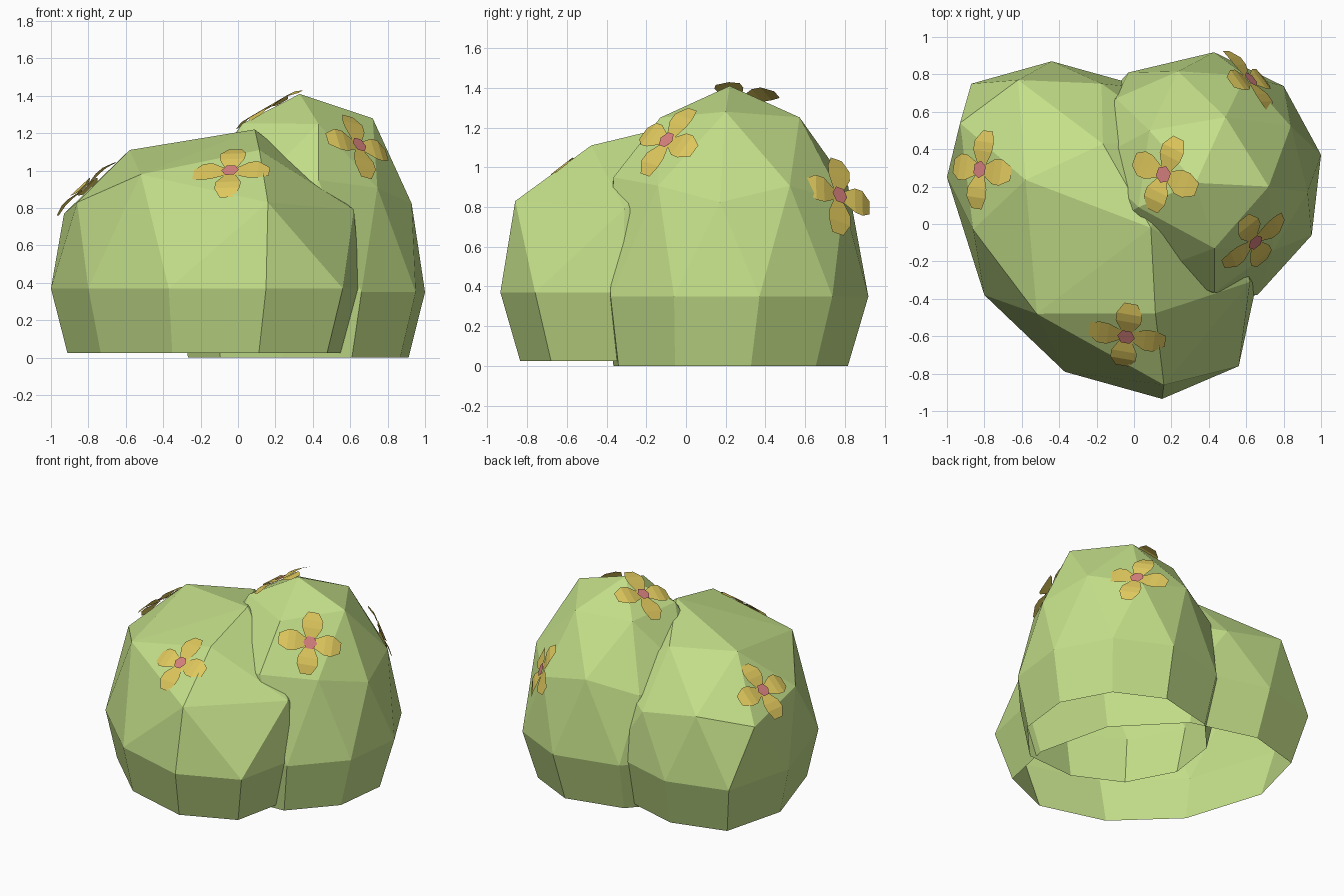
import bpy, bmesh, math
from mathutils import Vector, Matrix

if "Cube" in bpy.data.objects:
    bpy.data.objects.remove(bpy.data.objects["Cube"])


def material(name, rgb):
    m = bpy.data.materials.new(name)
    m.diffuse_color = (*rgb, 1)
    m.use_nodes = True
    m.node_tree.nodes["Principled BSDF"].inputs["Base Color"].default_value = m.diffuse_color
    return m


LEAF = material("leaf green", (0.55, 0.74, 0.25))
PETAL = material("petal yellow", (0.74, 0.58, 0.11))
HEART = material("flower pink", (0.68, 0.22, 0.21))


def finish(bm, name, mats):
    me = bpy.data.meshes.new(name)
    bm.to_mesh(me)
    bm.free()
    for m in mats:
        me.materials.append(m)
    ob = bpy.data.objects.new(name, me)
    bpy.context.collection.objects.link(ob)
    return ob


def bush(name, centre, radii, height, axis, spin, base, taper, foot, moves=()):
    """Open half icosphere, stretched along an axis, with a tapering skirt.
    foot: centre of the bottom ring.
    moves: (azimuth, unit height, new position) for reshaped vertices."""
    bm = bmesh.new()
    bmesh.ops.create_icosphere(bm, subdivisions=2, radius=1)
    bmesh.ops.delete(bm, geom=[v for v in bm.verts if v.co.z < -0.01], context='VERTS')
    verts = list(bm.verts)
    picked = []
    for az, h, pos in moves:
        r, a = math.sqrt(1 - h * h), math.radians(az)
        p = Vector((r * math.cos(a), r * math.sin(a), h))
        picked.append((min(verts, key=lambda v: (v.co - p).length), pos))
    mat = (Matrix.Translation(centre) @ Matrix.Rotation(math.radians(axis), 4, 'Z')
           @ Matrix.Diagonal((radii[0], radii[1], height, 1))
           @ Matrix.Rotation(math.radians(spin), 4, 'Z'))
    bm.transform(mat)
    for v, pos in picked:
        v.co = pos
    # skirt below the widest ring
    rim = [e for e in bm.edges if e.is_boundary]
    out = bmesh.ops.extrude_edge_only(bm, edges=rim)
    for g in out['geom']:
        if isinstance(g, bmesh.types.BMVert):
            g.co = (foot[0] + (g.co.x - centre[0]) * taper,
                    foot[1] + (g.co.y - centre[1]) * taper, base)
    bmesh.ops.remove_doubles(bm, verts=bm.verts[:], dist=0.001)
    bmesh.ops.recalc_face_normals(bm, faces=bm.faces[:])
    if sum(f.normal.z * f.calc_area() for f in bm.faces) < 0:
        bmesh.ops.reverse_faces(bm, faces=bm.faces[:])
    return finish(bm, name, [LEAF])


# rounded bush at the back right
bush("back_bush", (0.335, 0.255, 0.35), (0.67, 0.67), 1.06, 0, -8, 0.0, 0.89, (0.32, 0.225), [
    (0, 1.0, (0.33, 0.22, 1.41)), (0, 0.85, (0.72, 0.2, 1.28)),
    (288, 0.85, (0.43, -0.13, 1.25)), (288, 0.447, (0.43, -0.365, 0.95)),
    (306, 0, (0.66, -0.38, 0.35)), (342, 0, (0.95, -0.06, 0.35)),
    (18, 0, (1.0, 0.37, 0.35)), (126, 0, (-0.03, 0.81, 0.35)),
])

# long, lower bush at the front left, with some facets merged
bush("front_bush", (-0.155, -0.03, 0.37), (1.0, 0.73), 0.87, -52, -9.5, 0.025, 0.89, (-0.16, -0.03), [
    (288, 0.447, (-0.52, -0.48, 0.98)), (288, 0.85, (-0.52, -0.48, 0.98)),
    (324, 0.526, (0.16, -0.86, 0.83)), (0, 0.447, (0.16, -0.86, 0.83)),
    (36, 0.526, (0.62, -0.31, 0.79)), (72, 0.447, (0.62, -0.31, 0.79)),
    (0, 1.0, (0.09, -0.02, 1.22)), (72, 0.85, (0.09, -0.02, 1.22)),
    (216, 0.447, (-0.93, 0.54, 0.77)), (180, 0.526, (-0.62, 0.77, 0.85)),
    (252, 0.526, (-0.86, -0.03, 0.83)),
    # widest ring
    (18, 0, (0.56, -0.76, 0.37)), (342, 0, (0.15, -0.935, 0.37)),
    (306, 0, (-0.37, -0.79, 0.37)), (270, 0, (-0.8, -0.38, 0.37)),
    (234, 0, (-1.0, 0.25, 0.37)), (198, 0, (-0.87, 0.75, 0.37)),
    (162, 0, (-0.44, 0.87, 0.37)), (54, 0, (0.655, -0.32, 0.37)),
])


def flower(name, pos, normal, spin):
    """Four bent petals around a six-sided centre."""
    bm = bmesh.new()
    outline = [(0.02, 0.026, 0.004), (0.1, 0.068, 0.014), (0.15, 0.07, 0.012), (0.21, 0.036, -0.006)]
    for k in range(4):
        rot = Matrix.Rotation(k * math.pi / 2, 3, 'Z')
        rows = [[bm.verts.new(rot @ Vector((x, s * w, z))) for s in (-1, 1)] for x, w, z in outline]
        for a, b in zip(rows, rows[1:]):
            bm.faces.new((a[0], b[0], b[1], a[1]))
    ring = [bm.verts.new((0.047 * math.cos(i * math.pi / 3), 0.047 * math.sin(i * math.pi / 3), 0.016))
            for i in range(6)]
    bm.faces.new(ring).material_index = 1
    n = Vector(normal).normalized()
    x = Vector((0, 0, 1)).cross(n).normalized()
    frame = Matrix((x, n.cross(x), n)).transposed().to_4x4()
    bm.transform(Matrix.Translation(pos) @ frame @ Matrix.Rotation(math.radians(spin), 4, 'Z'))
    return finish(bm, name, [PETAL, HEART])


flower("front_flower", (-0.04, -0.595, 0.99), (-0.14, -0.6, 0.8), 4)
flower("left_flower", (-0.815, 0.29, 0.905), (-0.67, 0.1, 0.74), 0)
flower("top_flower", (0.165, 0.265, 1.33), (-0.5, 0.0, 0.86), -23)
flower("right_flower", (0.64, -0.09, 1.13), (0.6, -0.55, 0.58), -15)
flower("back_flower", (0.615, 0.765, 0.855), (0.68, 0.62, 0.36), -17)
